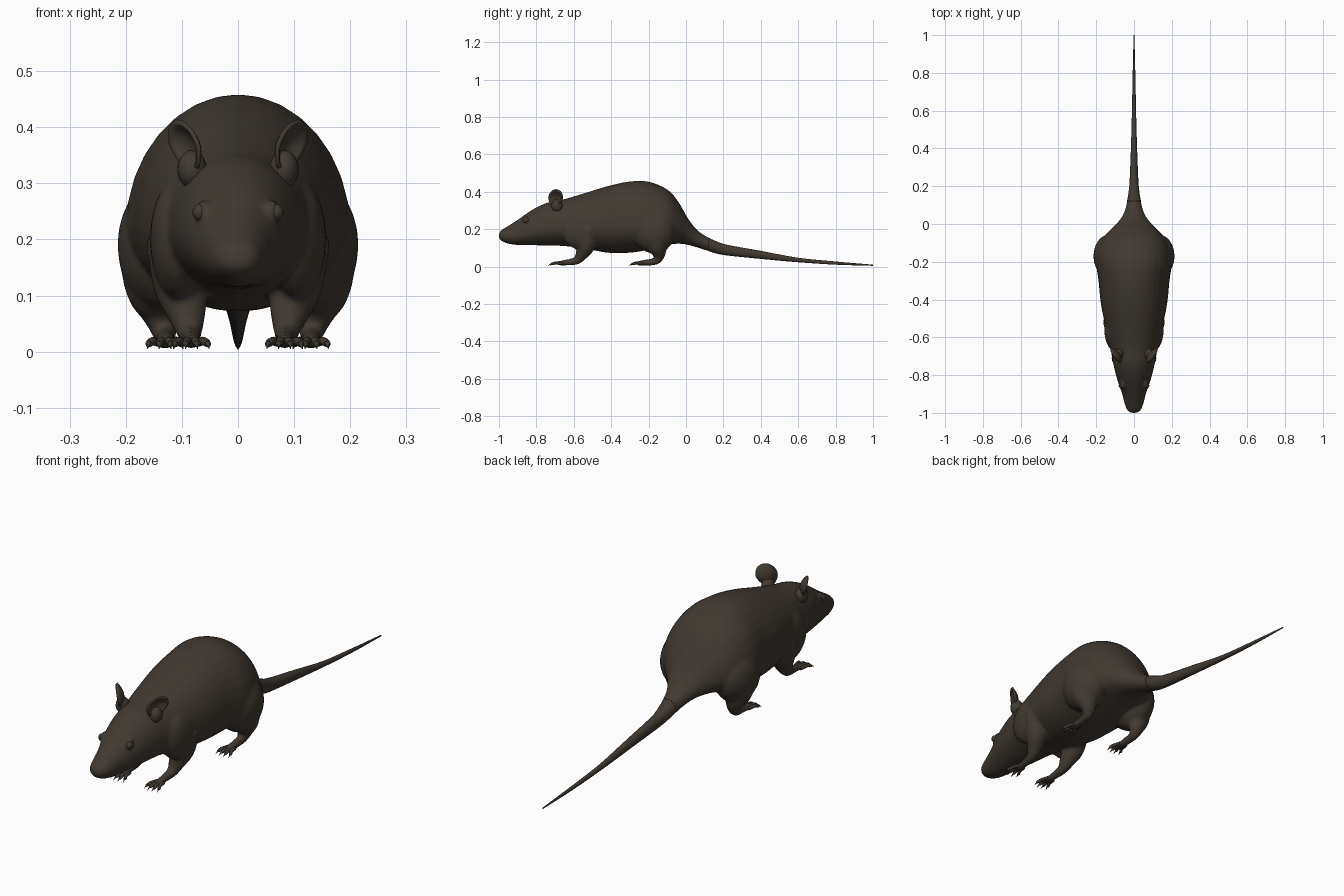
import bpy, bmesh, math
from mathutils import Vector

if "Cube" in bpy.data.objects:
    bpy.data.objects.remove(bpy.data.objects["Cube"])

fur = bpy.data.materials.new("dark brown fur")
fur.diffuse_color = (0.054, 0.042, 0.032, 1)
fur.use_nodes = True
fur.node_tree.nodes["Principled BSDF"].inputs["Base Color"].default_value = fur.diffuse_color


def finish(bm, name):
    bmesh.ops.recalc_face_normals(bm, faces=bm.faces)
    me = bpy.data.meshes.new(name)
    bm.to_mesh(me)
    bm.free()
    me.materials.append(fur)
    for p in me.polygons:
        p.use_smooth = True
    ob = bpy.data.objects.new(name, me)
    bpy.context.collection.objects.link(ob)
    return ob


def skin(bm, rings):
    """Bridge rings of points into a closed tube."""
    vs = [[bm.verts.new(p) for p in r] for r in rings]
    n = len(vs[0])
    for a, b in zip(vs, vs[1:]):
        for i in range(n):
            j = (i + 1) % n
            bm.faces.new((a[i], a[j], b[j], b[i]))
    bm.faces.new(vs[0][::-1])
    bm.faces.new(vs[-1])


def spline(rows, steps):
    """Catmull-Rom through rows of numbers."""
    out = []
    for i in range(len(rows) - 1):
        a, b, c, d = (rows[max(i - 1, 0)], rows[i], rows[i + 1], rows[min(i + 2, len(rows) - 1)])
        for k in range(steps):
            t = k / steps
            out.append([q + 0.5 * t * (r - p + t * (2*p - 5*q + 4*r - s + t * (3*(q - r) + s - p)))
                        for p, q, r, s in zip(a, b, c, d)])
    return out + [list(rows[-1])]


def trunk(bm, rows, n=32):
    """Loft of (y, top, bottom, half width, height of widest point)."""
    rings = []
    for y, top, bot, w, mid in spline(rows, 4):
        ring = []
        for i in range(n):
            a = 2 * math.pi * i / n
            s = math.sin(a)
            ring.append((w * math.cos(a), y, mid + s * ((top - mid) if s > 0 else (mid - bot))))
        rings.append(ring)
    skin(bm, rings)


def limb(bm, pts, side, n=12):
    """Tube through (x, y, z, radius) points, mirrored by side."""
    pts = spline(pts, 4)
    rings = []
    for i, (x, y, z, r) in enumerate(pts):
        d = (Vector(pts[min(i + 1, len(pts) - 1)][:3]) - Vector(pts[max(i - 1, 0)][:3])).normalized()
        u = d.cross(Vector((1, 0, 0))).normalized()
        v = d.cross(u)
        c = Vector((x, y, z))
        ring = []
        for k in range(n):
            a = 2 * math.pi * k / n
            p = c + max(r, 0.0006) * (u * math.cos(a) + v * math.sin(a))
            ring.append((p.x * side, p.y, p.z))
        rings.append(ring)
    skin(bm, rings)


def blob(bm, c, r, side=1):
    vs = bmesh.ops.create_uvsphere(bm, u_segments=24, v_segments=14, radius=1)["verts"]
    for v in vs:
        v.co = Vector(((c[0] + v.co.x * r[0]) * side, c[1] + v.co.y * r[1], c[2] + v.co.z * r[2]))


# profile from nose to tail root
body_rows = [
    (-1.0, .178, .150, .014, .164), (-.985, .196, .136, .036, .165),
    (-.95, .218, .122, .050, .165), (-.90, .250, .115, .063, .175),
    (-.82, .305, .114, .090, .195), (-.74, .342, .112, .110, .21),
    (-.66, .358, .110, .125, .215), (-.55, .390, .098, .150, .22),
    (-.42, .430, .074, .176, .22), (-.30, .455, .074, .188, .22),
    (-.20, .454, .090, .200, .22), (-.10, .412, .115, .180, .215),
    (-.04, .345, .122, .135, .205), (.01, .258, .116, .085, .18),
    (.06, .195, .102, .053, .148), (.12, .155, .083, .037, .119),
    (.20, .121, .062, .025, .091)]
tail_rows = body_rows[-2:] + [
    (.40, .084, .041, .0165, .062), (.60, .047, .023, .011, .035),
    (.80, .027, .010, .007, .018), (1.0, .010, .004, .002, .007)]

# body with limbs, fused into one skin
bm = bmesh.new()
trunk(bm, body_rows)
for s in (1, -1):
    blob(bm, (.105, -.56, .20), (.052, .11, .11), s)      # shoulder
    blob(bm, (.130, -.17, .19), (.085, .115, .12), s)     # thigh
    limb(bm, [(.105, -.52, .20, .06), (.102, -.53, .12, .050), (.092, -.555, .07, .036),
              (.086, -.585, .032, .022), (.083, -.64, .022, .016), (.082, -.685, .018, .012)], s)
    limb(bm, [(.145, -.17, .18, .07), (.145, -.155, .11, .056), (.136, -.145, .065, .036),
              (.131, -.160, .030, .021), (.130, -.21, .022, .017), (.130, -.255, .018, .013)], s)
    blob(bm, (.083, -.665, .017), (.021, .034, .010), s)  # front paw
    blob(bm, (.130, -.235, .017), (.022, .040, .010), s)  # hind paw
    blob(bm, (.017, -.978, .172), (.017, .019, .016), s)  # nose pad
    blob(bm, (.060, -.845, .247), (.016, .028, .024), s)  # brow socket
body = finish(bm, "body")
rm = body.modifiers.new("fuse", "REMESH")
rm.mode = "VOXEL"
rm.voxel_size = 0.007
rm.use_smooth_shade = True
sm = body.modifiers.new("soften", "SMOOTH")
sm.factor = 0.5
sm.iterations = 5

# tail
bm = bmesh.new()
trunk(bm, tail_rows, 16)
finish(bm, "tail")

for s, label in ((1, "left"), (-1, "right")):
    # toes with claws
    bm = bmesh.new()
    for px, py, reach in ((.083, -.675, .068), (.130, -.245, .065)):
        for k in range(4):
            f = (k - 1.5) / 1.5
            x0, x1 = px + f * .015, px + f * .029
            L = reach - .014 * abs(f)
            limb(bm, [(x0, py + .015, .017, .008), ((x0 + x1) / 2, py - L * .35, .019, .0075),
                      (x1, py - L * .66, .014, .0065), (x1, py - L * .74, .014, .0038),
                      (x1 + f * .003, py - L, .005, .0006)], s, 8)
    finish(bm, label + "_toes")

    # eye
    bm = bmesh.new()
    blob(bm, (.068, -.855, .248), (.013, .015, .015), s)
    finish(bm, label + "_eye")

    # cupped ear, opening forward and outward
    u, w = Vector((.55, .83, 0)), Vector((.28, .08, .95))
    nrm = Vector((.80, -.56, -.15))
    base = Vector((.096, -.699, .366))
    bm = bmesh.new()
    prev, n = None, 28
    for j in range(1, 7):
        r = j / 6
        ring = []
        for i in range(n):
            a = 2 * math.pi * i / n
            width = .045 * (1 - .18 * max(0, -math.sin(a)))
            p = base + u * (width * r * math.cos(a)) + w * (.047 * r * math.sin(a)) \
                + nrm * (.020 * (r * r - 1))
            ring.append(bm.verts.new((p.x * s, p.y, p.z)))
        if prev:
            for i in range(n):
                bm.faces.new((prev[i], prev[(i + 1) % n], ring[(i + 1) % n], ring[i]))
        else:
            bm.faces.new(ring)
        prev = ring
    ear = finish(bm, label + "_ear")
    so = ear.modifiers.new("thickness", "SOLIDIFY")
    so.thickness = 0.008
    so.offset = 0

    # ear root blending into the head
    bm = bmesh.new()
    blob(bm, (.082, -.690, .325), (.026, .030, .034), s)
    finish(bm, label + "_ear_root")
